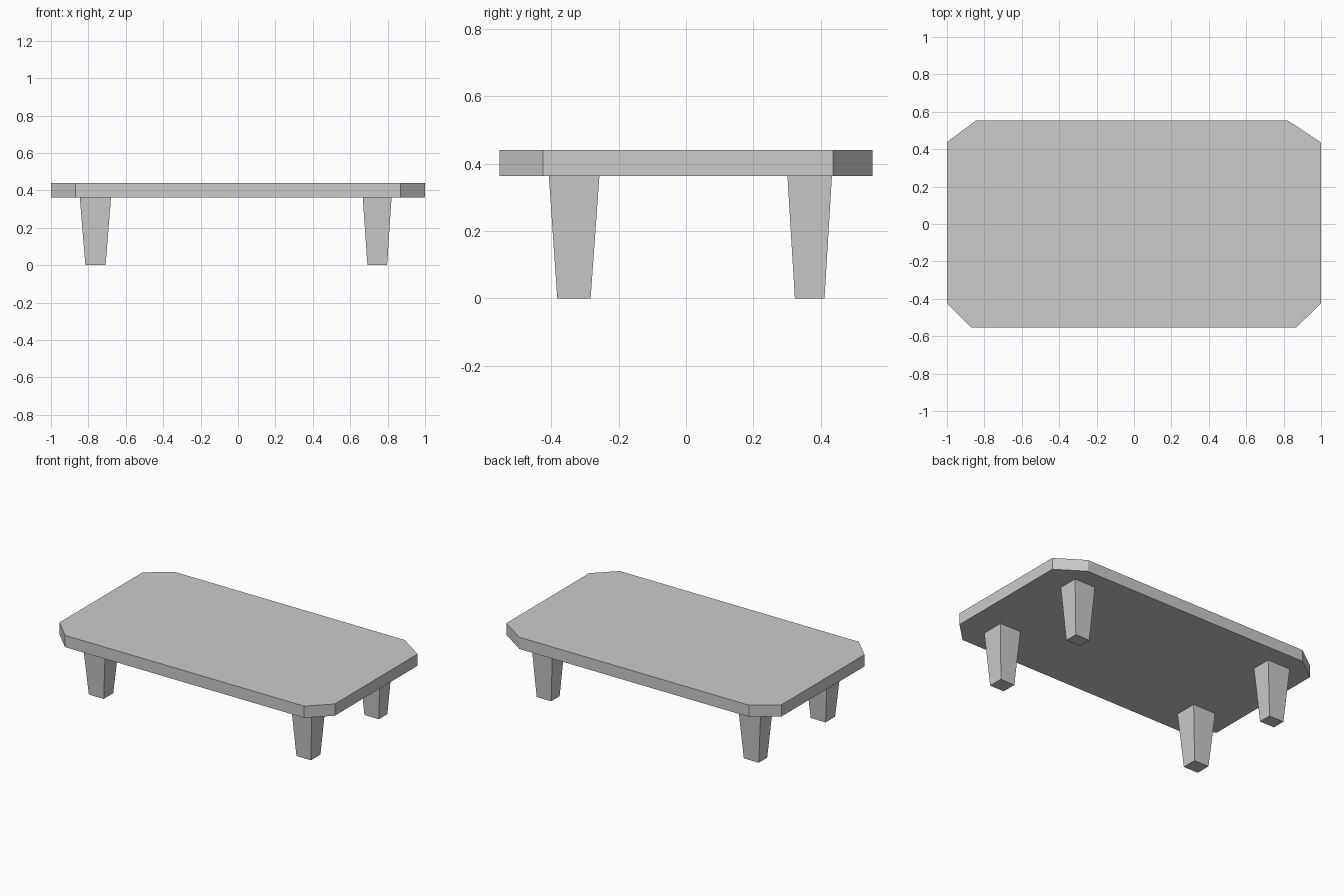
import bpy
import bmesh

if "Cube" in bpy.data.objects:
    bpy.data.objects.remove(bpy.data.objects["Cube"])

SLAB_BOTTOM, SLAB_TOP = 0.363, 0.44


def loft(name, bottom, z0, top, z1):
    """Closed solid between two matching outlines (counter-clockwise)."""
    bm = bmesh.new()
    lo = [bm.verts.new((x, y, z0)) for x, y in bottom]
    hi = [bm.verts.new((x, y, z1)) for x, y in top]
    n = len(lo)
    bm.faces.new(lo[::-1])
    bm.faces.new(hi)
    for i in range(n):
        j = (i + 1) % n
        bm.faces.new((lo[i], lo[j], hi[j], hi[i]))
    mesh = bpy.data.meshes.new(name)
    bm.to_mesh(mesh)
    bm.free()
    obj = bpy.data.objects.new(name, mesh)
    bpy.context.collection.objects.link(obj)
    return obj


def rect(xs, ys):
    return [(xs[0], ys[0]), (xs[1], ys[0]), (xs[1], ys[1]), (xs[0], ys[1])]


# Table top: rectangle with slightly uneven cut corners
outline = [(-0.87, -0.553), (0.868, -0.553), (1, -0.424), (1, 0.436),
           (0.823, 0.553), (-0.845, 0.553), (-1, 0.438), (-1, -0.424)]
loft("table_top", outline, SLAB_BOTTOM, outline, SLAB_TOP)

# Tapered legs: (foot span, top span) along each axis
x_spans = {"left": ((-0.816, -0.708), (-0.846, -0.679)),
           "right": ((0.692, 0.797), (0.667, 0.821))}
y_spans = {"front": ((-0.382, -0.283), (-0.407, -0.257)),
           "back": ((0.323, 0.411), (0.301, 0.433))}
for side, (foot_x, top_x) in x_spans.items():
    for end, (foot_y, top_y) in y_spans.items():
        loft(f"{end}_{side}_leg", rect(foot_x, foot_y), 0,
             rect(top_x, top_y), SLAB_BOTTOM)
